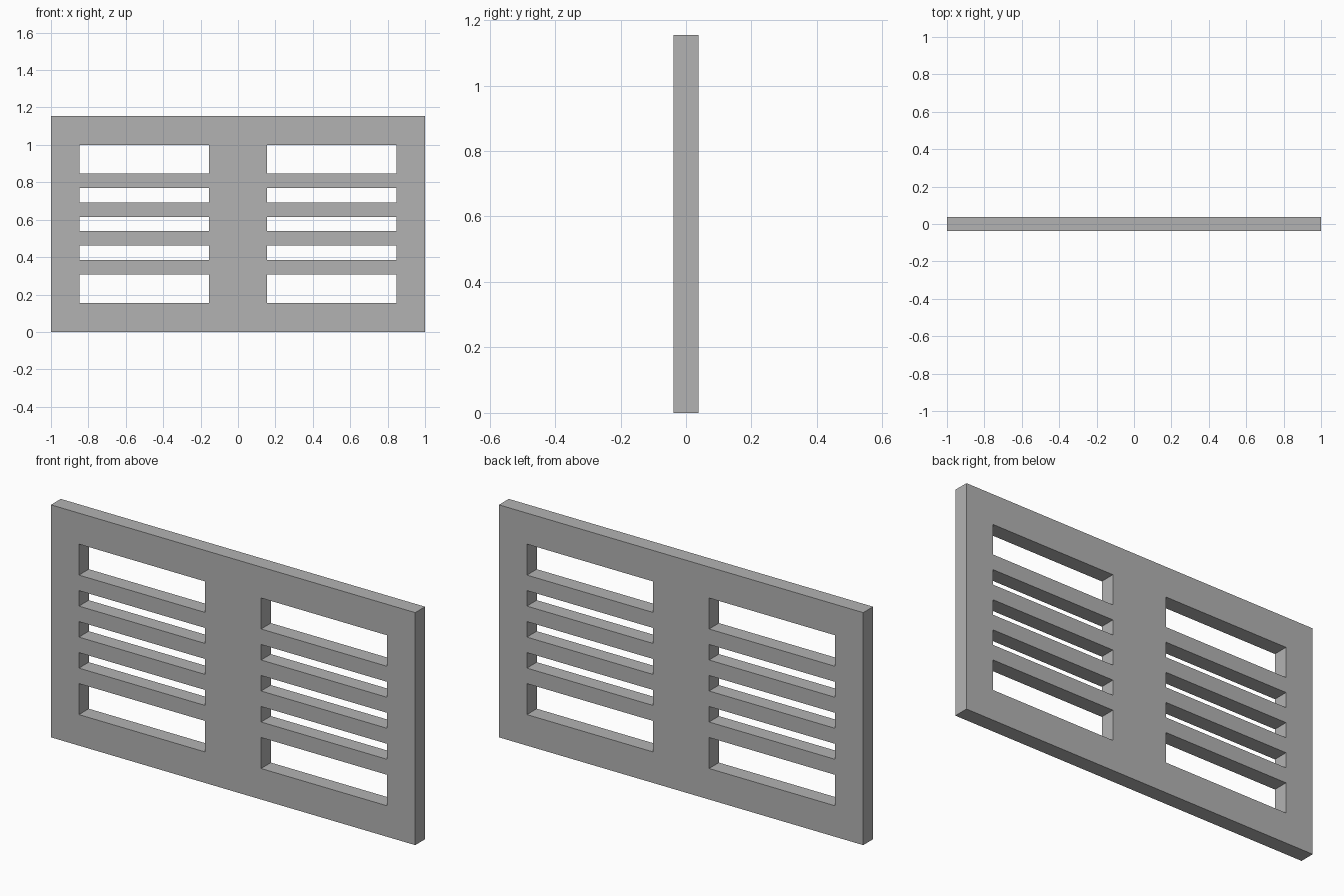
import bpy, bmesh

default = bpy.data.objects.get("Cube")
if default:
    bpy.data.objects.remove(default, do_unlink=True)

U = 1 / 13  # slab thickness, the module for every dimension

# Grid lines of the panel, in modules
XS = [-13, -11, -2, 2, 11, 13]
ZS = [0, 2, 4, 5, 6, 7, 8, 9, 10, 11, 13, 15]


def is_slot(col, row):
    """Slots sit in the two wide columns, on every second row."""
    return col in (1, 3) and row % 2 == 1


# Front sheet with the slots left open
bm = bmesh.new()
verts = [[bm.verts.new((x * U, -U / 2, z * U)) for z in ZS] for x in XS]
for c in range(len(XS) - 1):
    for r in range(len(ZS) - 1):
        if not is_slot(c, r):
            bm.faces.new((verts[c][r], verts[c + 1][r],
                          verts[c + 1][r + 1], verts[c][r + 1]))

# Thicken the sheet into a slab
ext = bmesh.ops.extrude_face_region(bm, geom=bm.faces[:], use_keep_orig=True)
back = [g for g in ext["geom"] if isinstance(g, bmesh.types.BMVert)]
bmesh.ops.translate(bm, verts=back, vec=(0, U, 0))
bmesh.ops.recalc_face_normals(bm, faces=bm.faces[:])

mesh = bpy.data.meshes.new("slotted_panel")
bm.to_mesh(mesh)
bm.free()
panel = bpy.data.objects.new("slotted_panel", mesh)
bpy.context.collection.objects.link(panel)

# Plain grey
grey = bpy.data.materials.new("plain_grey")
grey.use_nodes = True
colour = (0.45, 0.45, 0.45, 1)
grey.diffuse_color = colour
grey.node_tree.nodes["Principled BSDF"].inputs["Base Color"].default_value = colour
mesh.materials.append(grey)
